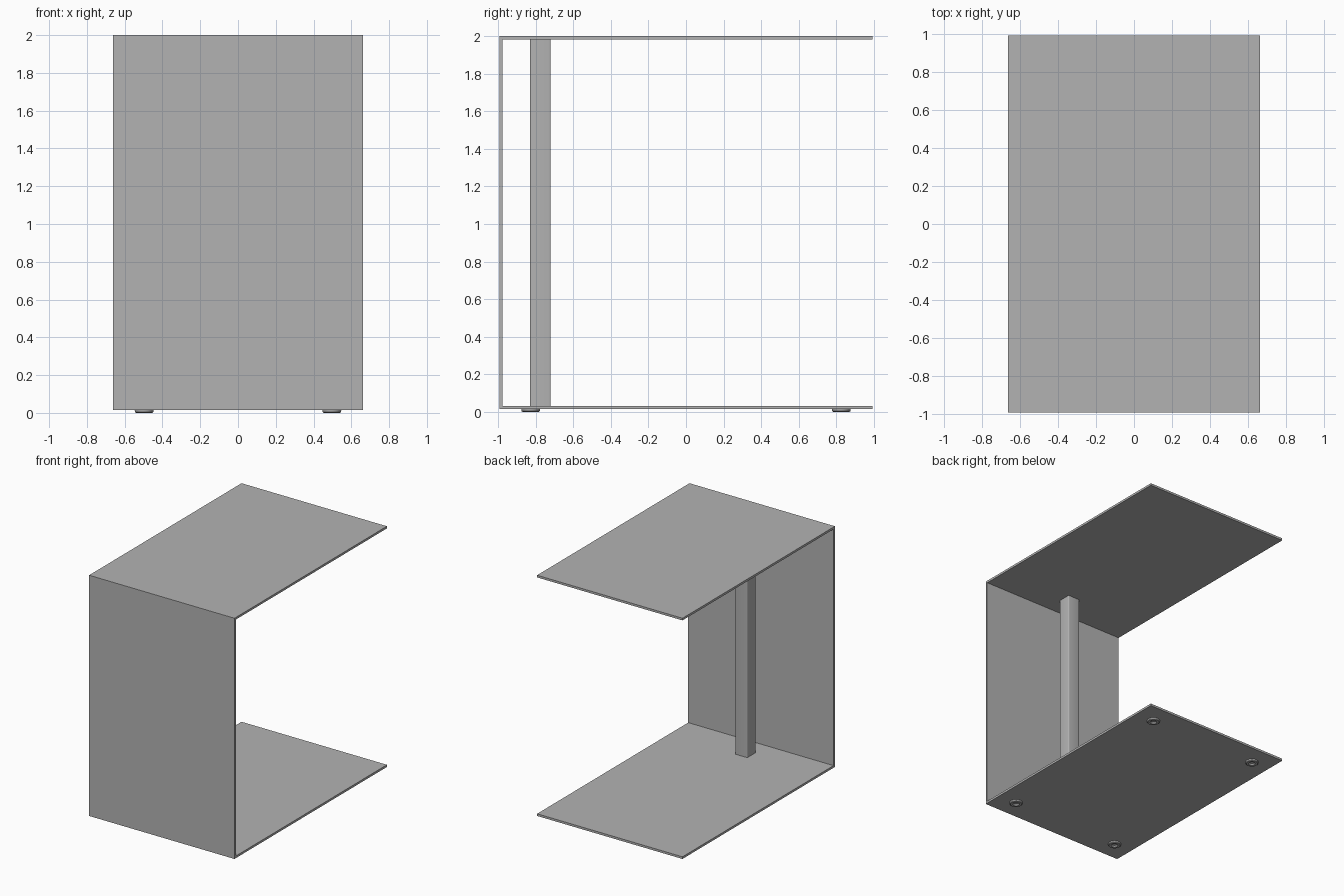
import bpy, bmesh, math
from mathutils import Matrix

if "Cube" in bpy.data.objects:
    bpy.data.objects.remove(bpy.data.objects["Cube"], do_unlink=True)

W, D = 0.663, 0.993            # half width, half depth
Z0, Z1, T = 0.015, 2.0, 0.018  # underside, top, sheet thickness
POST_Y = -0.775

grey = bpy.data.materials.new("metal_grey")
grey.use_nodes = True
colour = (0.45, 0.45, 0.45, 1)
grey.diffuse_color = colour
grey.node_tree.nodes["Principled BSDF"].inputs["Base Color"].default_value = colour


def add_object(name, bm):
    bmesh.ops.recalc_face_normals(bm, faces=bm.faces)
    mesh = bpy.data.meshes.new(name)
    bm.to_mesh(mesh)
    bm.free()
    mesh.materials.append(grey)
    obj = bpy.data.objects.new(name, mesh)
    bpy.context.collection.objects.link(obj)
    return obj


def smooth(obj):
    bpy.ops.object.select_all(action="DESELECT")
    obj.select_set(True)
    bpy.context.view_layer.objects.active = obj
    bpy.ops.object.shade_smooth_by_angle(angle=math.radians(35))


# C-shaped sheet: base, upright front and table top from one profile
profile = [(-D, Z0), (D, Z0), (D, Z0 + T), (T - D, Z0 + T),
           (T - D, Z1 - T), (D, Z1 - T), (D, Z1), (-D, Z1)]
bm = bmesh.new()
face = bm.faces.new([bm.verts.new((-W, y, z)) for y, z in profile])
side = bmesh.ops.extrude_face_region(bm, geom=[face])["geom"]
bmesh.ops.translate(bm, vec=(2 * W, 0, 0),
                    verts=[g for g in side if isinstance(g, bmesh.types.BMVert)])
add_object("table_sheet", bm)

# Square support post with softly rounded upright edges
bm = bmesh.new()
height = Z1 - Z0 - 2 * T
bmesh.ops.create_cube(bm, size=1, matrix=Matrix.Translation((0, POST_Y, (Z0 + Z1) / 2))
                      @ Matrix.Diagonal((0.11, 0.11, height, 1)))
upright = [e for e in bm.edges if abs(e.verts[0].co.z - e.verts[1].co.z) > 1]
bmesh.ops.bevel(bm, geom=upright, offset=0.007, segments=4, profile=0.5, affect="EDGES")
smooth(add_object("support_post", bm))

# Turned glide feet with a stepped screw recess underneath
foot_profile = [(0, 0.011), (0.016, 0.011), (0.021, 0.004), (0.026, 0),
                (0.043, 0), (0.048, 0.004), (0.05, Z0), (0, Z0)]
for side_name, x in (("left", 0.497), ("right", -0.497)):
    for end_name, y in (("front", -0.826), ("back", 0.826)):
        bm = bmesh.new()
        verts = [bm.verts.new((r, 0, z)) for r, z in foot_profile]
        edges = [bm.edges.new(pair) for pair in zip(verts, verts[1:])]
        bmesh.ops.spin(bm, geom=verts + edges, cent=(0, 0, 0), axis=(0, 0, 1),
                       angle=math.tau, steps=32)
        bmesh.ops.remove_doubles(bm, verts=bm.verts, dist=0.0001)
        foot = add_object(f"foot_{end_name}_{side_name}", bm)
        foot.location = (x, y, 0)
        smooth(foot)
